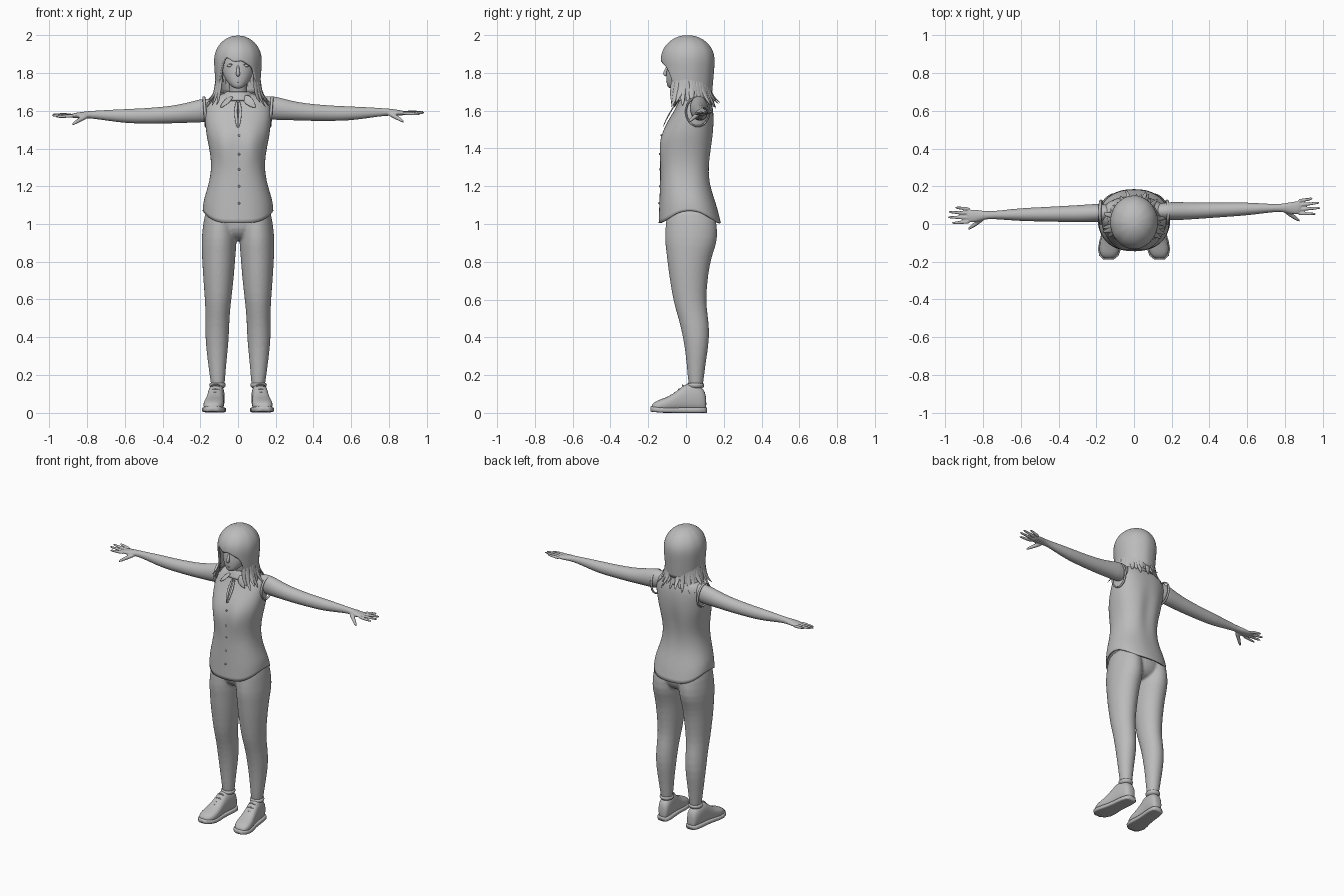
import bpy, bmesh, math, random
from mathutils import Vector, Matrix

if "Cube" in bpy.data.objects:
    bpy.data.objects.remove(bpy.data.objects["Cube"])
random.seed(4)

GREY = (0.5, 0.5, 0.5, 1)
grey = bpy.data.materials.new("plain grey")
grey.use_nodes = True
grey.diffuse_color = GREY
for node in grey.node_tree.nodes:
    if node.type == 'BSDF_PRINCIPLED':
        node.inputs["Base Color"].default_value = GREY
        node.inputs["Roughness"].default_value = 0.7


def finish(name, bm, subsurf=0, solid=0, remesh=0):
    bmesh.ops.recalc_face_normals(bm, faces=bm.faces[:])
    mesh = bpy.data.meshes.new(name)
    bm.to_mesh(mesh)
    bm.free()
    mesh.materials.append(grey)
    for poly in mesh.polygons:
        poly.use_smooth = True
    obj = bpy.data.objects.new(name, mesh)
    bpy.context.collection.objects.link(obj)
    if subsurf:
        mod = obj.modifiers.new("round", 'SUBSURF')
        mod.levels = mod.render_levels = subsurf
    if solid:
        mod = obj.modifiers.new("thickness", 'SOLIDIFY')
        mod.thickness, mod.offset = solid, -1
    if remesh:
        mod = obj.modifiers.new("fuse", 'REMESH')
        mod.mode, mod.voxel_size, mod.use_smooth_shade = 'VOXEL', remesh, True
        mod = obj.modifiers.new("relax", 'SMOOTH')
        mod.factor, mod.iterations = 0.5, 4
    return obj


def skin(bm, rows, first=True, last=True):
    """Join rows of points into a tube with optional end caps."""
    rows = [[bm.verts.new(p) for p in row] for row in rows]
    n = len(rows[0])
    for a, b in zip(rows, rows[1:]):
        for j in range(n):
            k = (j + 1) % n
            bm.faces.new((a[j], a[k], b[k], b[j]))
    if first:
        bm.faces.new(rows[0])
    if last:
        bm.faces.new(rows[-1])


def ring(c, u, v, n=20, power=2.0):
    pts = []
    for j in range(n):
        a = math.tau * j / n
        co, si = math.cos(a), math.sin(a)
        x = math.copysign(abs(co) ** (2 / power), co)
        y = math.copysign(abs(si) ** (2 / power), si)
        pts.append(Vector(c) + Vector(u) * x + Vector(v) * y)
    return pts


def level(x, y, z, rx, ry, **kw):
    return ring((x, y, z), (rx, 0, 0), (0, ry, 0), **kw)


def path(points, widths, flat=1.0, side=(0, 0, 1), n=8):
    """Rows for a tapered tube; side gives the wide direction."""
    pts, rows = [Vector(p) for p in points], []
    for i, (p, w) in enumerate(zip(pts, widths)):
        t = (pts[min(i + 1, len(pts) - 1)] - pts[max(i - 1, 0)]).normalized()
        s = Vector(side)
        u = (s - t * s.dot(t)).normalized()
        rows.append(ring(p, u * w, t.cross(u) * w * flat, n))
    return rows


def ball(bm, centre, scale):
    m = Matrix.Translation(centre) @ Matrix.Diagonal((*scale, 1))
    bmesh.ops.create_uvsphere(bm, u_segments=16, v_segments=10, radius=1, matrix=m)


# Trousers: hips and two legs fused together
LEG = [(1.1, .09, .02, .08, .12), (1.02, .098, .028, .085, .135), (.92, .1, .028, .096, .144),
       (.85, .102, .02, .091, .125), (.78, .103, .014, .087, .112), (.68, .104, .015, .079, .098),
       (.58, .106, .02, .069, .086), (.5, .109, .04, .064, .08), (.4, .111, .055, .064, .071),
       (.3, .111, .055, .054, .056), (.2, .109, .052, .042, .044), (.11, .106, .052, .035, .037)]
bm = bmesh.new()
for s in (-1, 1):
    skin(bm, [level(s * x, y, z, rx, ry) for z, x, y, rx, ry in LEG])
skin(bm, [level(0, .03, z, rx, ry) for z, rx, ry in
          [(1.1, .165, .12), (1.0, .175, .132), (.95, .15, .115), (.91, .06, .07)]])
finish("trousers", bm, subsurf=1, remesh=.008)

# Sleeveless shirt: height, front, back, half width
SHIRT = [(1.02, -.145, .185, .188), (1.1, -.142, .165, .185), (1.2, -.138, .128, .158),
         (1.3, -.136, .125, .138), (1.4, -.138, .14, .152), (1.47, -.13, .148, .168),
         (1.54, -.1, .15, .175), (1.6, -.062, .146, .178), (1.645, -.04, .136, .17),
         (1.675, -.025, .12, .125), (1.695, -.01, .105, .07)]
bm = bmesh.new()
rows = [level(0, (f + b) / 2, z, w, (b - f) / 2, n=40, power=2.3) for z, f, b, w in SHIRT]
for row in rows:
    for p in row:
        hem = max(0, 1 - (p.z - 1.02) / .16)
        if p.y < 0:   # bust
            p.y -= .016 * math.exp(-((abs(p.x) - .075) / .045) ** 2 - ((p.z - 1.43) / .06) ** 2)
        else:         # hollow along the spine
            p.y -= .014 * math.exp(-(p.x / .04) ** 2 - ((p.z - 1.38) / .14) ** 2)
        side = min(1, abs(p.x) / .188)
        p.z += hem * (.065 * side ** 4 - .015)
skin(bm, rows, first=False, last=False)
finish("shirt", bm, subsurf=2, solid=.008)

# Armhole edges
for s, label in ((-1, "right"), (1, "left")):
    bm = bmesh.new()
    loop = ring((s * .175, .062, 1.595), (0, .062, 0), (s * .006, 0, .077), 32)
    rows = []
    for p in loop:
        out = (p - Vector((s * .175, .062, 1.595))).normalized()
        rows.append(ring(p, out * .005, (.008, 0, 0), 8))
    skin(bm, rows + rows[:1], first=False, last=False)
    finish(label + "_armhole", bm)

# Arms with hands: distance out, depth, height, half depth, half height
ARM = [(.1, .06, 1.61, .035, .045), (.17, .06, 1.604, .05, .068), (.25, .056, 1.593, .048, .056),
       (.32, .054, 1.583, .045, .049), (.4, .053, 1.577, .042, .045), (.5, .051, 1.573, .038, .041),
       (.6, .05, 1.572, .035, .038), (.7, .048, 1.577, .025, .028), (.78, .047, 1.58, .019, .02),
       (.82, .044, 1.578, .03, .018), (.86, .042, 1.575, .037, .015), (.89, .044, 1.574, .03, .01)]
FINGERS = [(.078, .95, .088, 1.585), (.056, .987, .064, 1.582),
           (.033, .99, .036, 1.576), (.012, .968, .005, 1.568)]
for s, label in ((-1, "right"), (1, "left")):
    def place(x, y, z):
        return Vector((s * x, y + (.05 * x if s > 0 else 0), z + (.014 if s > 0 else 0)))
    bm = bmesh.new()
    skin(bm, [ring(place(x, y, z), (0, ry, 0), (0, 0, rz)) for x, y, z, ry, rz in ARM])
    for y0, x1, y1, z1 in FINGERS:
        a, b = place(.865, y0, 1.574), place(x1, y1, z1)
        skin(bm, path([a, a.lerp(b, .5), a.lerp(b, .9), b], [.011, .0095, .0075, .004], n=10))
    thumb = [place(.795, .035, 1.575), place(.835, .005, 1.555), place(.865, -.018, 1.537), place(.882, -.03, 1.525)]
    skin(bm, path(thumb, [.014, .013, .01, .005], n=10))
    finish(label + "_arm", bm, subsurf=1, remesh=.0045)

# Neck and head
bm = bmesh.new()
skin(bm, [level(0, y, z, r, r) for z, y, r in
          [(1.58, .05, .09), (1.65, .045, .062), (1.69, .03, .048), (1.74, .015, .047), (1.8, .01, .05)]])
finish("neck", bm, subsurf=1)
bm = bmesh.new()
skin(bm, [level(0, y, z, rx, ry) for z, y, rx, ry in
          [(1.718, -.072, .016, .018), (1.732, -.06, .04, .042), (1.765, -.038, .067, .067),
           (1.8, -.022, .083, .083), (1.84, -.01, .089, .09), (1.88, 0, .09, .092),
           (1.93, .005, .072, .075), (1.955, .005, .03, .03)]])
finish("head", bm, subsurf=2)

# Face
bm = bmesh.new()
skin(bm, path([(0, -.092, 1.845), (0, -.105, 1.815), (0, -.116, 1.795), (0, -.1, 1.783)],
              [.006, .008, .012, .008], side=(1, 0, 0), n=12))
finish("nose", bm, subsurf=1)
bm = bmesh.new()
for z, w in ((1.763, .0045), (1.755, .0055)):
    skin(bm, path([(-.026, -.089, 1.759), (-.01, -.101, z), (.01, -.101, z), (.026, -.089, 1.759)],
                  [.001, w, w, .001]))
finish("lips", bm, subsurf=1)
for s, label in ((-1, "right"), (1, "left")):
    bm = bmesh.new()
    ball(bm, (s * .043, -.08, 1.84), (.016, .013, .0085))
    finish(label + "_eye", bm)
    bm = bmesh.new()
    skin(bm, path([(s * .02, -.091, 1.843), (s * .043, -.09, 1.851), (s * .064, -.074, 1.842)], [.002, .004, .002]))
    finish(label + "_eyelid", bm, subsurf=1)

# Hair: a dome with a swept fringe, open round the face
bm = bmesh.new()
N, ROWS = 48, 14
rows = [[] for _ in range(ROWS)]
for j in range(N):
    a = math.tau * j / N - math.pi      # zero faces forward
    t = min(1, max(0, (abs(a) - .55) / .65))
    t = t * t * (3 - 2 * t)
    fringe = 1.862 - .03 * math.sin(a) + .008 * math.sin(9 * a)
    bottom = fringe * (1 - t) + 1.695 * t
    for i in range(ROWS):
        z = 2 - (2 - bottom) * (.07 + .93 * i / (ROWS - 1)) ** 2
        up = max(0, (z - 1.87) / .13)
        r = math.sqrt(1 - up * up) - .6 * max(0, 1.85 - z) + .004 * math.sin(11 * a)
        rows[i].append(Vector((.127 * r * math.sin(a), .009 - .143 * r * math.cos(a), z)))
skin(bm, rows, last=False)
finish("hair", bm, subsurf=1, solid=.012)

# Flicked hair ends
bm = bmesh.new()
COUNT = 30
for i in range(COUNT):
    a = .95 + (math.tau - 1.9) * i / (COUNT - 1)
    out = Vector((math.sin(a), -math.cos(a), 0))
    side = Vector((math.cos(a), math.sin(a), 0))
    drop, flick = random.uniform(0, .045), random.uniform(0, .04)
    wide = abs(out.x) * .012
    pts = []
    for r, z in ((.112, 1.82), (.115, 1.75), (.112 + wide, 1.7), (.118 + wide + flick * .5, 1.67 - drop * .6),
                 (.128 + wide + flick, 1.652 - drop)):
        pts.append(Vector((out.x * r, out.y * r * 1.06 + .008, z)) + side * random.uniform(-.007, .007))
    skin(bm, path(pts, [.006, .017, .018, .012, .002], flat=.4, side=side))
finish("hair_ends", bm, subsurf=1)

# Collar, ribbon and buttons
bm = bmesh.new()
skin(bm, [level(0, y, z, rx, ry, n=32) for z, y, rx, ry in
          [(1.7, .035, .058, .06), (1.705, .036, .064, .067), (1.68, .04, .085, .082), (1.655, .043, .108, .096)]],
     first=False, last=False)
finish("collar", bm, subsurf=1, solid=.006)
for s, label in ((-1, "right"), (1, "left")):
    bm = bmesh.new()
    skin(bm, path([(s * .03, -.03, 1.68), (s * .06, -.055, 1.65), (s * .095, -.06, 1.615)],
                  [.018, .032, .004], flat=.18, side=(1, .1, .7)))
    finish(label + "_collar_point", bm, subsurf=1)
    bm = bmesh.new()
    skin(bm, path([(s * .006, -.045, 1.655), (s * .014, -.078, 1.6), (s * .009, -.108, 1.55), (s * .004, -.122, 1.51)],
                  [.006, .01, .008, .003], flat=.4, side=(1, 0, 0)))
    finish(label + "_ribbon", bm, subsurf=1)
bm = bmesh.new()
for y, z in ((-.131, 1.47), (-.139, 1.37), (-.137, 1.29), (-.139, 1.2), (-.142, 1.11)):
    ball(bm, (.006, y, z), (.006, .005, .006))
finish("buttons", bm)

# Shoes: depth, half width, top height
SHOE = [(.108, .022, .085), (.095, .036, .13), (.06, .042, .148), (.02, .043, .158), (-.01, .043, .15),
        (-.05, .046, .115), (-.09, .053, .088), (-.13, .056, .074), (-.165, .046, .06), (-.184, .024, .042)]
for s, label in ((-1, "right"), (1, "left")):
    def centre(y):
        return s * (.112 - .1 * (y - .05))
    bm = bmesh.new()
    skin(bm, [ring((centre(y), y, (h + .008) / 2), (w, 0, 0), (0, 0, (h - .008) / 2), power=2.5) for y, w, h in SHOE])
    finish(label + "_shoe", bm, subsurf=1)
    bm = bmesh.new()
    skin(bm, [ring((centre(y), y * 1.02, .014 + max(0, -y - .12) * .1), (w + .005, 0, 0), (0, 0, .014), power=5)
              for y, w, h in SHOE])
    finish(label + "_sole", bm)
    bm = bmesh.new()
    for y, z in ((-.015, .15), (-.035, .13), (-.055, .112), (-.075, .098)):
        x = centre(y)
        skin(bm, path([(x - .026, y, z - .012), (x, y - .004, z), (x + .026, y, z - .012)], [.003, .005, .003]))
    finish(label + "_laces", bm, subsurf=1)
    bm = bmesh.new()
    skin(bm, [level(s * .109, .05, z, r, r + .003) for z, r in ((.125, .04), (.15, .046), (.16, .043))])
    finish(label + "_shoe_collar", bm, subsurf=1)
